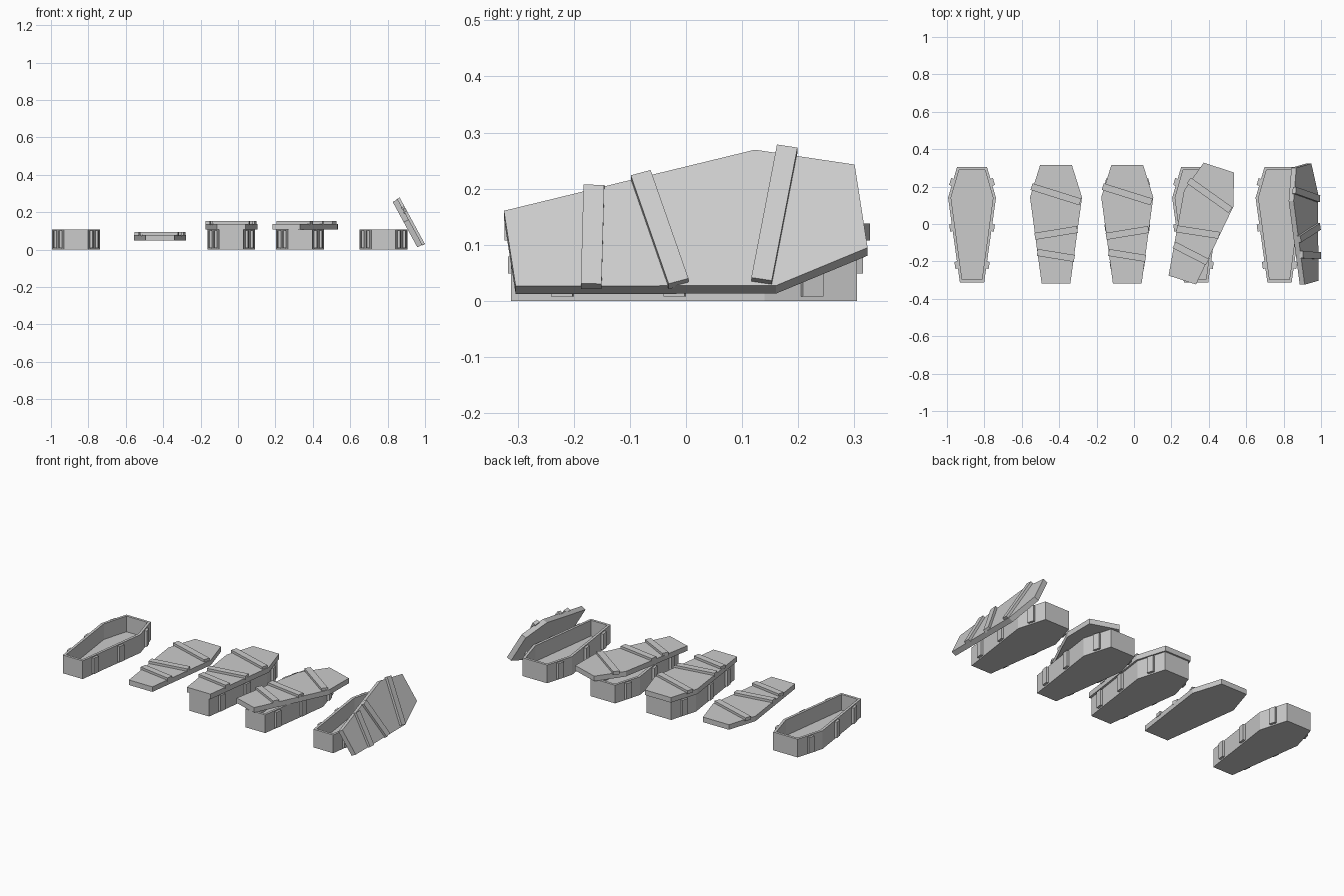
import bpy, bmesh
from math import radians, atan2
from mathutils import Matrix, Vector

if "Cube" in bpy.data.objects:
    bpy.data.objects.remove(bpy.data.objects["Cube"])

BODY = [(0.08, 0.305), (0.128, 0.14), (0.065, -0.312)]   # half outline: head, shoulder, foot
INNER = [(0.069, 0.290), (0.112, 0.14), (0.053, -0.297)]
LID = [(0.085, 0.315), (0.139, 0.143), (0.077, -0.317)]
HEIGHT, FLOOR, SLAB = 0.108, 0.015, 0.03


def ring(bm, half, z):
    """Mirrored six-sided outline, counter-clockwise."""
    pts = half[::-1] + [(-x, y) for x, y in half]
    return [bm.verts.new((x, y, z)) for x, y in pts]


def bridge(bm, a, b):
    for i in range(6):
        j = (i + 1) % 6
        bm.faces.new((a[i], a[j], b[j], b[i]))


def finish(bm, name, matrix):
    bmesh.ops.recalc_face_normals(bm, faces=bm.faces)
    mesh = bpy.data.meshes.new(name)
    bm.to_mesh(mesh)
    bm.free()
    obj = bpy.data.objects.new(name, mesh)
    obj.matrix_world = matrix
    bpy.context.collection.objects.link(obj)


def box(bm, centre, size, angle):
    m = (Matrix.Translation(centre) @ Matrix.Rotation(angle, 4, 'Z')
         @ Matrix.Diagonal((*size, 1)))
    bmesh.ops.create_cube(bm, size=1, matrix=m)


def coffin_base(name, x):
    # Hollow six-sided box
    bm = bmesh.new()
    bottom, top = ring(bm, BODY, 0), ring(bm, BODY, HEIGHT)
    rim, floor = ring(bm, INNER, HEIGHT), ring(bm, INNER, FLOOR)
    bm.faces.new(bottom)
    bridge(bm, bottom, top)
    bridge(bm, top, rim)
    bridge(bm, rim, floor)
    bm.faces.new(floor)
    # Upright battens on both sides, aligned with the walls
    for y, p, q in ((0.224, 0, 1), (-0.02, 1, 2), (-0.22, 1, 2)):
        (x0, y0), (x1, y1) = BODY[p], BODY[q]
        wall_x = x0 + (x1 - x0) * (y - y0) / (y1 - y0)
        lean = atan2(x0 - x1, y0 - y1)
        for s in (-1, 1):
            box(bm, (s * (wall_x + 0.004), y, 0.055), (0.02, 0.038, 0.094), -s * lean)
    finish(bm, name, Matrix.Translation((x, 0, 0)))


def coffin_lid(name, matrix):
    # Flat slab
    bm = bmesh.new()
    low, high = ring(bm, LID, 0), ring(bm, LID, SLAB)
    bm.faces.new(low)
    bridge(bm, low, high)
    bm.faces.new(high)
    # Crooked planks nailed across
    for a, b in (((-0.131, 0.200), (0.130, 0.118)),
                 ((-0.113, -0.066), (0.114, -0.029)),
                 ((-0.100, -0.152), (0.098, -0.184))):
        a, b = Vector(a), Vector(b)
        d, mid = b - a, (a + b) / 2
        box(bm, (mid.x, mid.y, 0.034), (d.length, 0.037, 0.02), atan2(d.y, d.x))
    finish(bm, name, matrix)


T, R = Matrix.Translation, Matrix.Rotation

# Four boxes: empty, closed, ajar, open
for name, x in (("empty_base", -0.866), ("closed_base", -0.036),
                ("ajar_base", 0.332), ("open_base", 0.778)):
    coffin_base(name, x)

# Four lids: loose, closed, twisted, leaning against the open box
coffin_lid("loose_lid", T((-0.417, 0, 0.049)))
coffin_lid("closed_lid", T((-0.036, 0, HEIGHT)))
coffin_lid("ajar_lid", T((0.356, 0.002, HEIGHT)) @ R(radians(-18), 4, 'Z'))
coffin_lid("leaning_lid", T((0.902, 0, 0.117)) @ R(radians(61.5), 4, 'Y')
           @ R(radians(7.8), 4, 'Z'))
